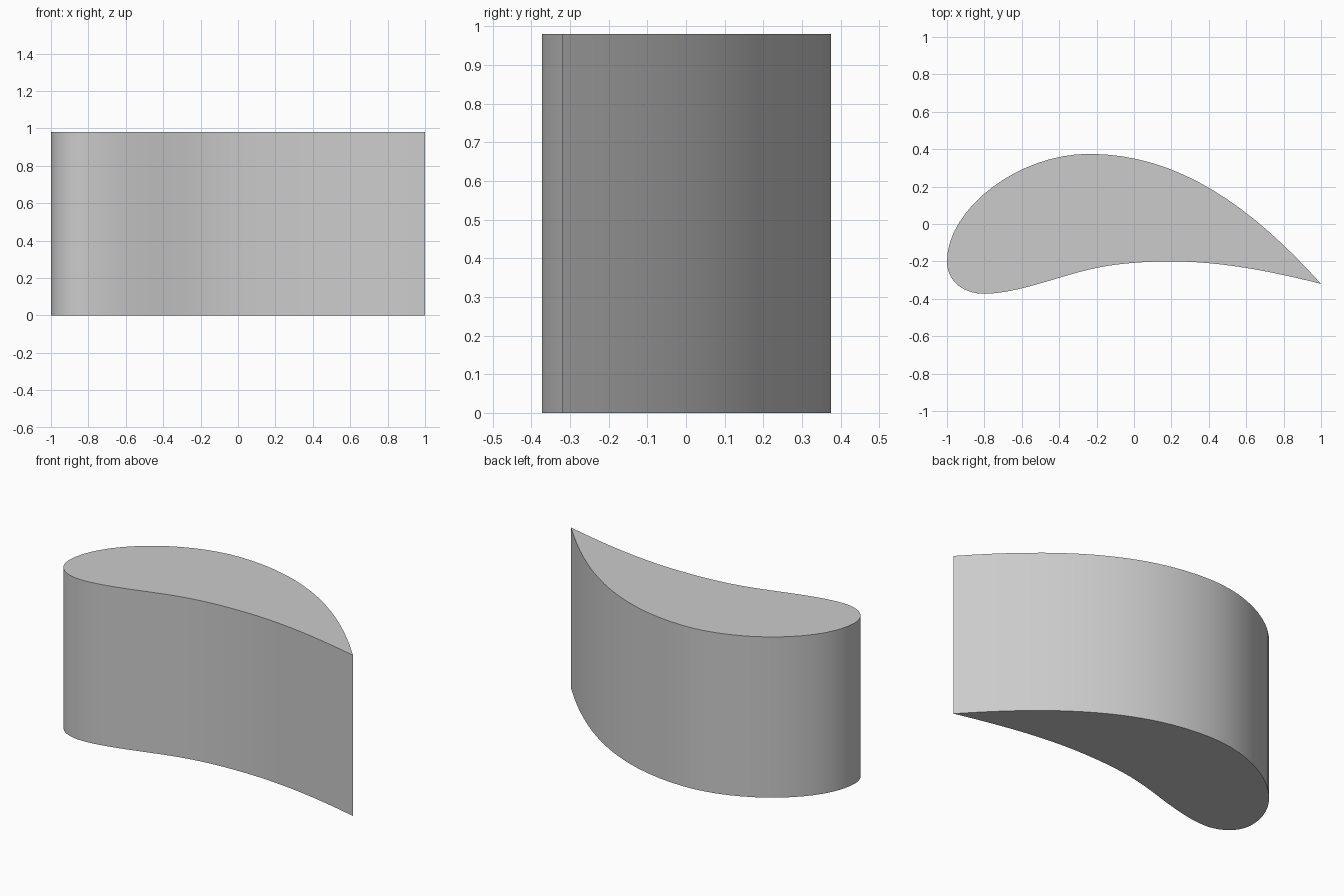
import bpy
import bmesh
import math
from mathutils import Vector
from mathutils.geometry import interpolate_bezier

HEIGHT = 0.98
STEPS = 16

cube = bpy.data.objects.get("Cube")
if cube:
    bpy.data.objects.remove(cube, do_unlink=True)

# Cambered foil outline: start point and two handles of each Bezier segment,
# running anticlockwise from the sharp trailing edge
SEGMENTS = [
    ((1, -0.32), (0.63, 0.09), (0.24, 0.375)),        # rear of the back
    ((-0.24, 0.375), (-0.62, 0.375), (-1, 0.08)),     # front of the back
    ((-1, -0.2), (-1, -0.3), (-0.92, -0.373)),        # rounded nose
    ((-0.8, -0.373), (-0.62, -0.373), (-0.38, -0.27)),  # belly
    ((-0.2, -0.235), (-0.08, -0.21), (0.06, -0.2)),   # hollow
    ((0.2, -0.2), (0.47, -0.2), (0.74, -0.255)),      # tail underside
]

outline = []
for i, (start, handle_a, handle_b) in enumerate(SEGMENTS):
    end = SEGMENTS[(i + 1) % len(SEGMENTS)][0]
    points = interpolate_bezier(Vector(start), Vector(handle_a),
                                Vector(handle_b), Vector(end), STEPS + 1)
    outline += points[:-1]

# Extrude the outline into a solid blade section
bm = bmesh.new()
base = bm.faces.new([bm.verts.new((p.x, p.y, 0)) for p in outline])
result = bmesh.ops.extrude_face_region(bm, geom=[base], use_keep_orig=True)
top_verts = [g for g in result["geom"] if isinstance(g, bmesh.types.BMVert)]
bmesh.ops.translate(bm, verts=top_verts, vec=(0, 0, HEIGHT))
bmesh.ops.recalc_face_normals(bm, faces=bm.faces)

mesh = bpy.data.meshes.new("blade_section")
bm.to_mesh(mesh)
bm.free()
blade = bpy.data.objects.new("blade_section", mesh)
bpy.context.collection.objects.link(blade)

# Plain grey finish
grey = bpy.data.materials.new("light_grey")
grey.use_nodes = True
colour = (0.6, 0.6, 0.6, 1)
grey.diffuse_color = colour
grey.node_tree.nodes["Principled BSDF"].inputs["Base Color"].default_value = colour
mesh.materials.append(grey)

# Smooth walls, sharp rims and trailing edge
bpy.ops.object.select_all(action="DESELECT")
blade.select_set(True)
bpy.context.view_layer.objects.active = blade
bpy.ops.object.shade_smooth_by_angle(angle=math.radians(30))
